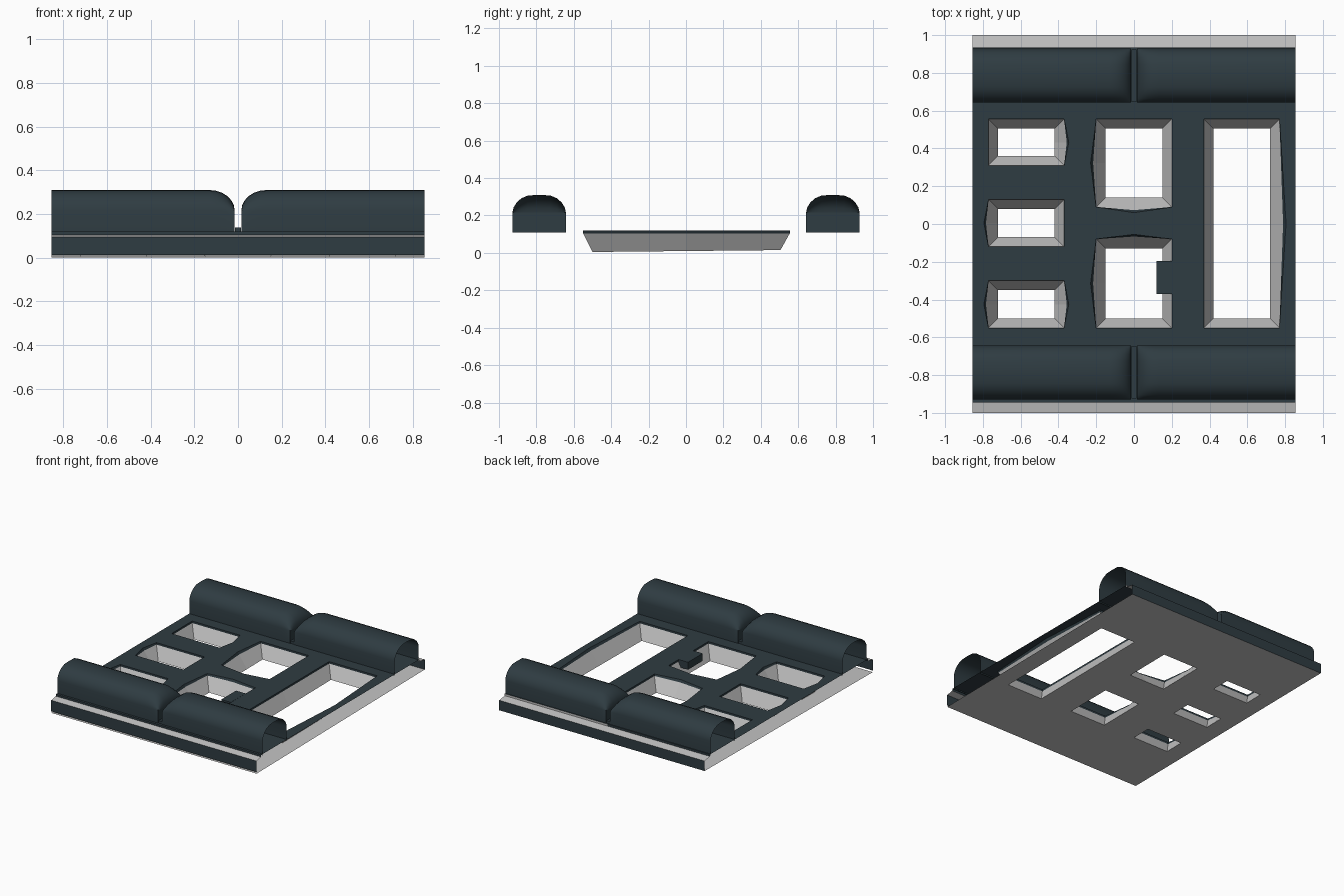
import bpy, bmesh, math
from mathutils import Vector

if "Cube" in bpy.data.objects:
    bpy.data.objects.remove(bpy.data.objects["Cube"])


def material(name, rgb):
    m = bpy.data.materials.new(name)
    m.use_nodes = True
    m.diffuse_color = (*rgb, 1)
    bsdf = m.node_tree.nodes["Principled BSDF"]
    bsdf.inputs["Base Color"].default_value = (*rgb, 1)
    bsdf.inputs["Roughness"].default_value = 0.8
    return m


DARK = material("dark slate", (0.028, 0.045, 0.054))
GREY = material("light grey", (0.55, 0.55, 0.55))
W = 0.855       # half width
TOP = 0.12      # upper sheet height


def finish(name, bm, mat):
    me = bpy.data.meshes.new(name)
    bm.to_mesh(me)
    bm.free()
    me.materials.append(mat)
    ob = bpy.data.objects.new(name, me)
    bpy.context.collection.objects.link(ob)
    return ob


def bottom_z(y):
    return 0.01 + 0.01 * y


def rect(x0, x1, y0, y1):
    return [(x0, y0), (x1, y0), (x1, y1), (x0, y1)]


def bulged(box, bulges):
    """Rectangle whose named sides are pushed out at their middle."""
    x0, x1, y0, y1 = box
    mx, my = (x0 + x1) / 2, (y0 + y1) / 2
    b = lambda side: bulges.get(side, 0)
    return [(x0, y0), (mx, y0 - b("front")), (x1, y0), (x1 + b("right"), my),
            (x1, y1), (mx, y1 + b("back")), (x0, y1), (x0 - b("left"), my)]


def sheet(name, loops, height, mat):
    """Flat sheet: first loop is the border, the others are openings."""
    bm = bmesh.new()
    edges = []
    for loop in loops:
        vs = [bm.verts.new((x, y, height(y))) for x, y in loop]
        edges += [bm.edges.new((vs[i - 1], vs[i])) for i in range(len(vs))]
    bmesh.ops.triangle_fill(bm, use_beauty=True, edges=edges, normal=(0, 0, 1))
    for f in bm.faces:
        f.normal_update()
        if f.normal.z < 0:
            f.normal_flip()
    return finish(name, bm, mat)


def skirt(name, upper, lower, mat):
    """Closed band of faces between two loops of 3D points."""
    bm = bmesh.new()
    a = [bm.verts.new(p) for p in upper]
    b = [bm.verts.new(p) for p in lower]
    for i in range(len(a)):
        bm.faces.new((a[i - 1], a[i], b[i], b[i - 1]))
    return finish(name, bm, mat)


def panel(name, points, mat):
    bm = bmesh.new()
    bm.faces.new([bm.verts.new(p) for p in points])
    return finish(name, bm, mat)


def box(name, x0, x1, y0, y1, z0, z1, mat):
    bm = bmesh.new()
    bmesh.ops.create_cube(bm, size=1)
    for v in bm.verts:
        v.co = Vector(((x0 + x1) / 2 + v.co.x * (x1 - x0),
                       (y0 + y1) / 2 + v.co.y * (y1 - y0),
                       (z0 + z1) / 2 + v.co.z * (z1 - z0)))
    return finish(name, bm, mat)


# Openings: outer rectangle and bulging sides
openings = {
    "back_small": ((-0.77, -0.37, 0.31, 0.555), {"right": 0.025}),
    "middle_small": ((-0.77, -0.37, -0.12, 0.13), {"left": 0.025}),
    "front_small": ((-0.77, -0.37, -0.55, -0.3), {"left": 0.025, "right": 0.025}),
    "back_square": ((-0.2, 0.2, 0.09, 0.555), {"left": 0.03, "front": 0.03}),
    "front_square": ((-0.2, 0.2, -0.55, -0.08), {"left": 0.03, "back": 0.025}),
    "long": ((0.37, 0.77, -0.55, 0.555), {"right": 0.035}),
}
upper_loops = [rect(-W, W, -0.945, 0.935)]
lower_loops = [rect(-W, W, -1, 1)]

for name, (r, bulges) in openings.items():
    x0, x1, y0, y1 = r
    top = bulged(r, bulges)
    rim = bulged(r, {k: v * 0.55 for k, v in bulges.items()})
    low = bulged((x0 + 0.05, x1 - 0.05, y0 + 0.05, y1 - 0.05), {})
    upper_loops.append(top)
    lower_loops.append(low)
    top3 = [(x, y, TOP) for x, y in top]
    rim3 = [(x, y, TOP - 0.015) for x, y in rim]
    low3 = [(x, y, bottom_z(y)) for x, y in low]
    skirt(name + "_opening_rim", top3, rim3, DARK)
    skirt(name + "_opening_wall", rim3, low3, GREY)

sheet("upper_sheet", upper_loops, lambda y: TOP, DARK)
sheet("lower_sheet", lower_loops, bottom_z, GREY)

# Tab reaching into the front square opening
box("opening_tab", 0.12, 0.2, -0.37, -0.195, 0.065, TOP + 0.001, DARK)

# Front and back lips, ledges and steps
for side, s, inner in (("front", -1, 0.945), ("back", 1, 0.935)):
    zb = 0.012 if s < 0 else 0.02

    def strip(name, xa, xb, ya, za, yb, zc, mat):
        pts = [(xa, s * ya, za), (xb, s * ya, za), (xb, s * yb, zc), (xa, s * yb, zc)]
        panel(side + name, pts if s < 0 else pts[::-1], mat)

    strip("_lip", -W, W, 1, zb, 1, 0.095, DARK)
    strip("_ledge", -W, W, 1, 0.095, inner, 0.105, GREY)
    strip("_step_right", -W, 0, inner, 0.105, inner, TOP, DARK)
    strip("_step_left", 0, W, inner, 0.105, inner, TOP, GREY if s > 0 else DARK)

# Rounded bolsters: open at the outer end, domed at the inner end
half = [(-0.143, 0.11), (-0.143, 0.215), (-0.137, 0.243), (-0.12, 0.27),
        (-0.095, 0.292), (-0.06, 0.307), (0, 0.31)]
profile = half + [(-y, z) for y, z in half[-2::-1]]


def bolster(name, sx, yc):
    bm = bmesh.new()
    stations = [(0.015 + 0.115 * (1 - math.cos(a)), math.sin(a))
                for a in [i * math.pi / 12 for i in range(7)]] + [(W, 1)]
    rows = []
    for x, f in stations:
        rows.append([bm.verts.new((sx * x, yc + y, z if z < 0.22 else 0.215 + (z - 0.215) * f))
                     for y, z in profile])
    for a, b in zip(rows, rows[1:]):
        for i in range(len(a) - 1):
            bm.faces.new((a[i], a[i + 1], b[i + 1], b[i]))
    # inner end wall
    r = rows[0]
    bm.faces.new((r[0], r[1], r[-2], r[-1]))
    bmesh.ops.recalc_face_normals(bm, faces=bm.faces)
    ob = finish(name, bm, DARK)
    bpy.ops.object.select_all(action='DESELECT')
    ob.select_set(True)
    bpy.context.view_layer.objects.active = ob
    bpy.ops.object.shade_smooth_by_angle(angle=math.radians(40))


for side, yc in (("front", -0.785), ("back", 0.785)):
    bolster(side + "_left_bolster", 1, yc)
    bolster(side + "_right_bolster", -1, yc)
    # Welt in the gap between the bolsters
    box(side + "_welt", -0.014, 0.014, yc - 0.14, yc + 0.14, TOP, 0.138, DARK)
